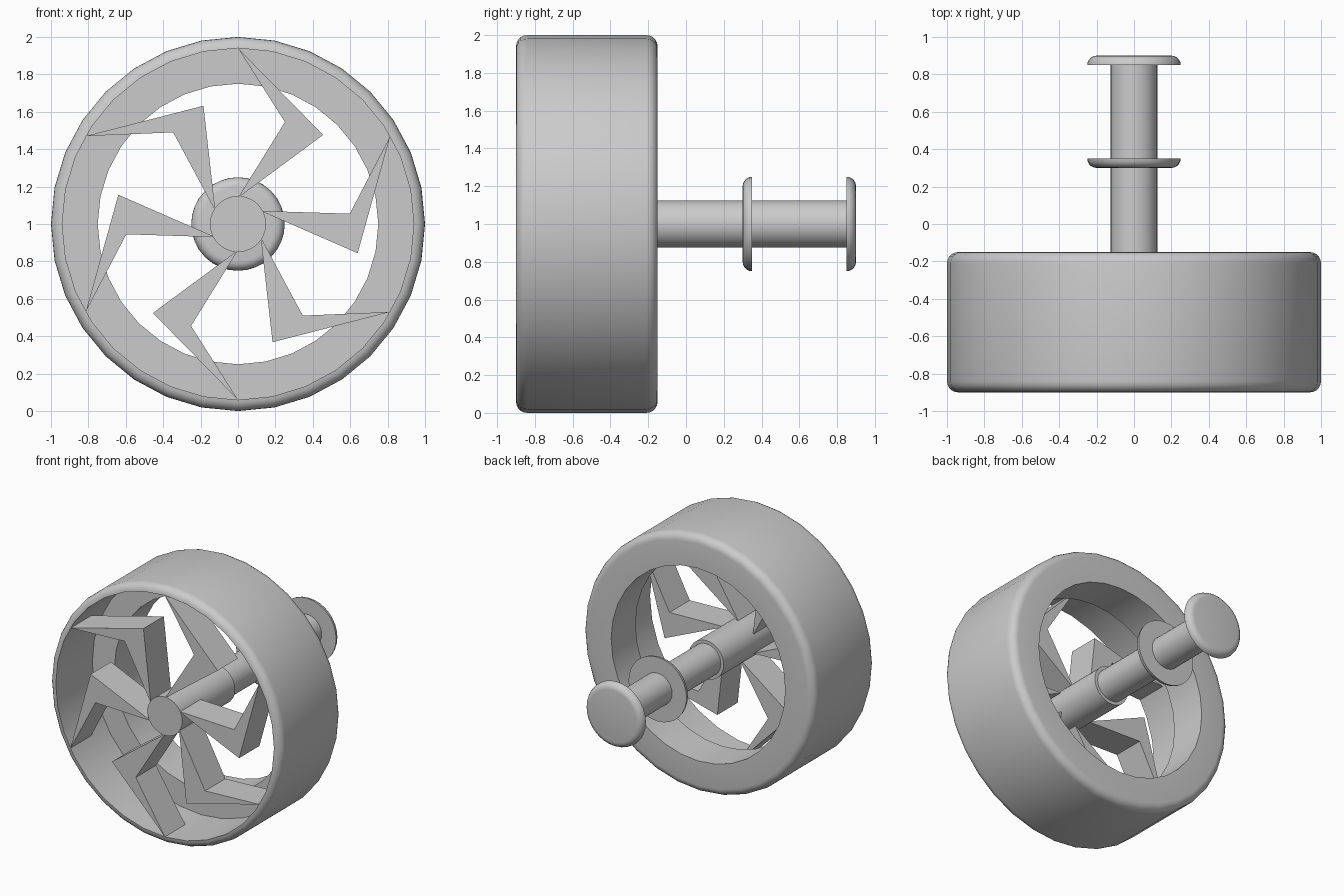
import bpy, bmesh, math

cube = bpy.data.objects.get("Cube")
if cube:
    bpy.data.objects.remove(cube, do_unlink=True)

grey = bpy.data.materials.new("plain grey")
grey.use_nodes = True
COLOUR = (0.6, 0.6, 0.6, 1)
grey.diffuse_color = COLOUR
grey.node_tree.nodes["Principled BSDF"].inputs["Base Color"].default_value = COLOUR

AXLE_Z = 1.0


def finish(bm, name, smooth=True):
    """Turn a bmesh into a named object with the shared material."""
    bmesh.ops.recalc_face_normals(bm, faces=bm.faces)
    mesh = bpy.data.meshes.new(name)
    bm.to_mesh(mesh)
    bm.free()
    mesh.materials.append(grey)
    ob = bpy.data.objects.new(name, mesh)
    bpy.context.collection.objects.link(ob)
    ob.location.z = AXLE_Z
    if smooth:
        bpy.ops.object.select_all(action='DESELECT')
        ob.select_set(True)
        bpy.context.view_layer.objects.active = ob
        bpy.ops.object.shade_smooth_by_angle(angle=math.radians(35))
    return ob


def lathe(name, profile, closed=False, steps=32):
    """Spin (radius, y) points around the axle; open profiles get end caps."""
    bm = bmesh.new()
    rings = []
    for r, y in profile:
        angles = [2 * math.pi * i / steps for i in range(steps)]
        rings.append([bm.verts.new((r * math.cos(a), y, r * math.sin(a))) for a in angles])
    pairs = list(zip(rings, rings[1:]))
    if closed:
        pairs.append((rings[-1], rings[0]))
    else:
        bm.faces.new(rings[0])
        bm.faces.new(rings[-1])
    for a, b in pairs:
        for i in range(steps):
            j = (i + 1) % steps
            bm.faces.new((a[i], a[j], b[j], b[i]))
    return finish(bm, name)


def rounded(r, y, size, dr, dy, steps=5):
    """Quarter-circle corner around (r, y), from radial to axial direction."""
    quarter = [math.pi / 2 * i / steps for i in range(steps + 1)]
    return [(r + dr * size * math.cos(a), y + dy * size * math.sin(a)) for a in quarter]


# Wheel: thin front lip, deep bowl and thick back ring with a round opening
FRONT, BACK, ROUND = -0.9, -0.15, 0.06
INNER = 1 - ROUND
wheel = rounded(INNER, FRONT + ROUND, ROUND, 1, -1)[::-1]
wheel += rounded(INNER, BACK - ROUND, ROUND, 1, 1)
wheel += [(0.75, BACK), (0.75, -0.45), (INNER, -0.45)]
lathe("wheel_rim", wheel, closed=True)

# Hub and axle
lathe("hub", [(0.15, FRONT), (0.15, -0.25)])
lathe("axle", [(0.125, -0.3), (0.125, 0.86)])

# Flange and end cap, each a disc rounded on one side
lathe("axle_flange", rounded(0.2, 0.35, 0.05, 1, -1))
lathe("axle_end_cap", rounded(0.2, 0.85, 0.05, 1, 1))

# Six bent spokes, pointed at both ends
bent = [(0, INNER), (0.455, 0.476), (0, 0.14), (0.251, 0.545)]
for n in range(6):
    turn = -n * math.pi / 3
    c, s = math.cos(turn), math.sin(turn)
    bm = bmesh.new()
    face = bm.faces.new([bm.verts.new((x * c - z * s, FRONT, x * s + z * c)) for x, z in bent])
    extruded = bmesh.ops.extrude_face_region(bm, geom=[face])["geom"]
    back = [v for v in extruded if isinstance(v, bmesh.types.BMVert)]
    bmesh.ops.translate(bm, verts=back, vec=(0, 0.25, 0))
    # The extrusion leaves the front face in place as the closing side
    if not face.is_valid:
        bm.faces.new([v for v in bm.verts if v not in back])
    finish(bm, f"spoke_{n + 1}", smooth=False)
